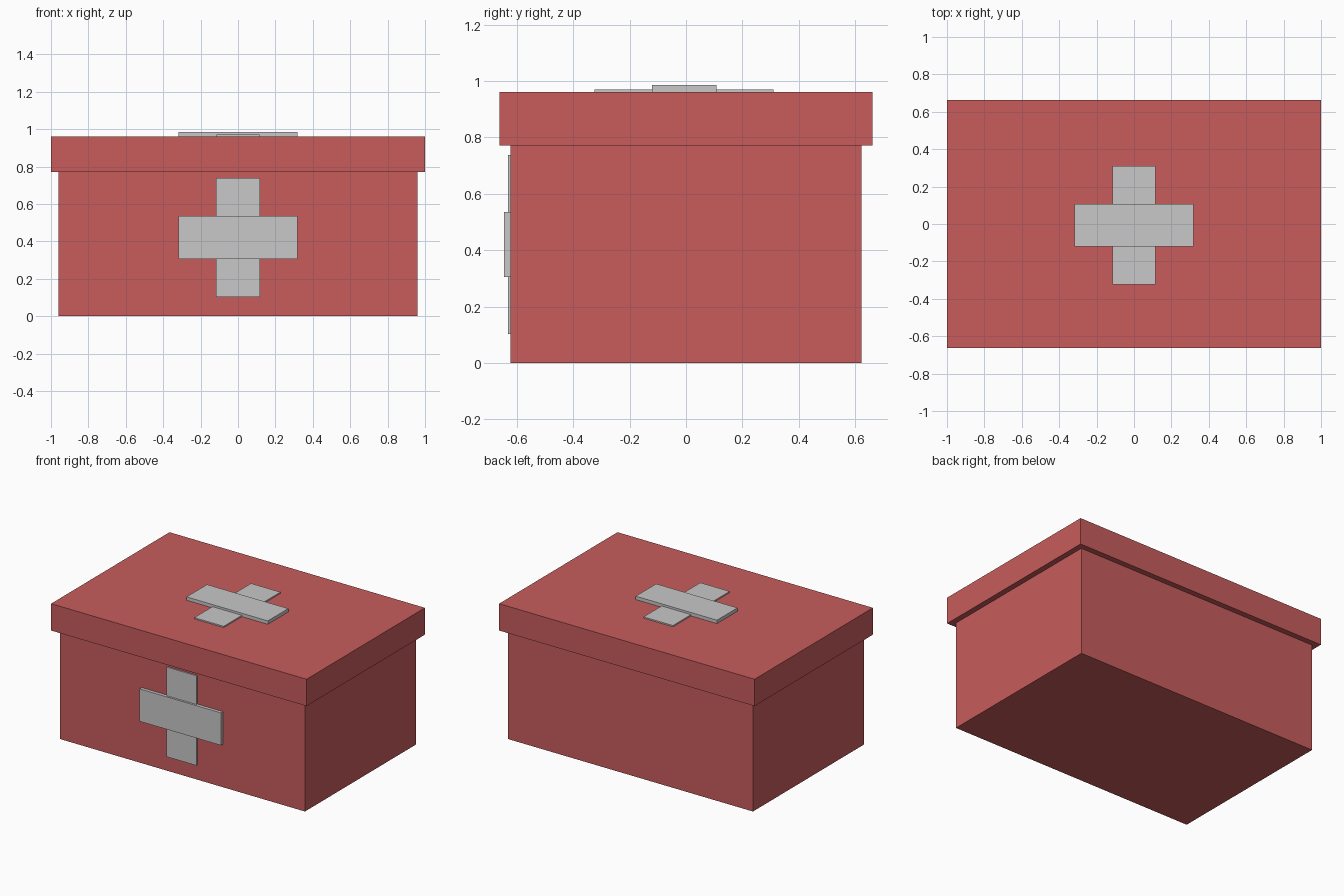
import bpy

if "Cube" in bpy.data.objects:
    bpy.data.objects.remove(bpy.data.objects["Cube"])


def material(name, rgb):
    m = bpy.data.materials.new(name)
    m.diffuse_color = (*rgb, 1.0)
    m.use_nodes = True
    m.node_tree.nodes["Principled BSDF"].inputs["Base Color"].default_value = m.diffuse_color
    return m


red = material("red", (0.578, 0.107, 0.107))
pale_grey = material("pale_grey", (0.578, 0.578, 0.578))


def box(name, low, high, mat):
    """Axis-aligned box between two opposite corners."""
    centre = [(a + b) / 2 for a, b in zip(low, high)]
    bpy.ops.mesh.primitive_cube_add(size=1, location=centre)
    ob = bpy.context.object
    ob.name = name
    ob.scale = [b - a for a, b in zip(low, high)]
    bpy.ops.object.transform_apply(location=False, rotation=False, scale=True)
    ob.data.materials.append(mat)
    return ob


# Case and overhanging lid
box("case_body", (-0.96, -0.622, 0), (0.96, 0.622, 0.772), red)
box("lid", (-1, -0.662, 0.772), (1, 0.662, 0.962), red)

# Cross on the front: thin upright bar, thicker crossbar
box("front_cross_upright", (-0.117, -0.631, 0.103), (0.117, -0.615, 0.738), pale_grey)
box("front_cross_bar", (-0.318, -0.645, 0.305), (0.318, -0.615, 0.535), pale_grey)

# Cross on the lid
box("lid_cross_upright", (-0.115, -0.324, 0.95), (0.115, 0.31, 0.971), pale_grey)
box("lid_cross_bar", (-0.318, -0.121, 0.95), (0.318, 0.108, 0.986), pale_grey)
